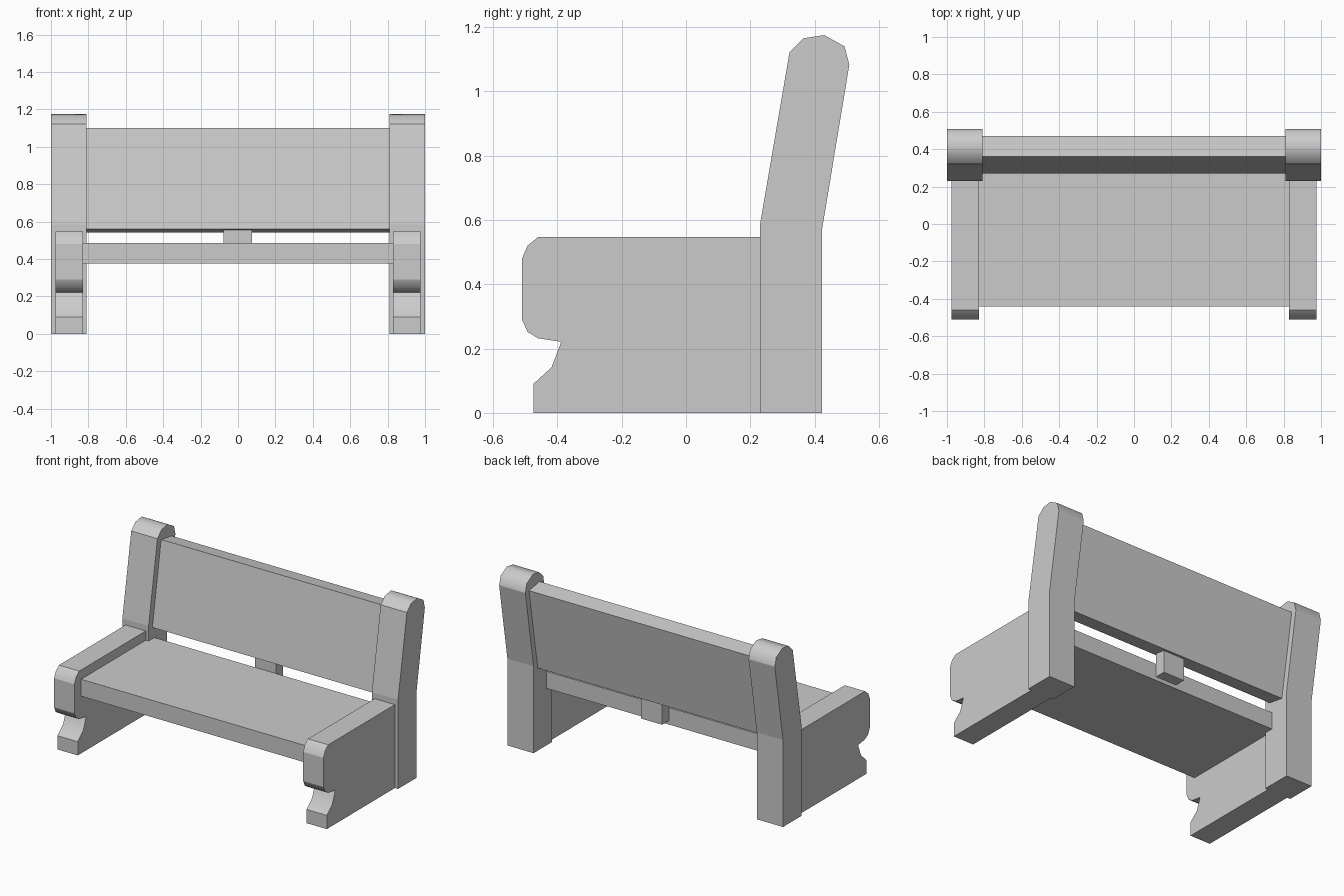
import bpy
import bmesh

if "Cube" in bpy.data.objects:
    bpy.data.objects.remove(bpy.data.objects["Cube"])


def extrude_profile(name, profile, x0, x1, smooth=()):
    """Extrude a (y, z) outline from x0 to x1; listed outline segments are smooth."""
    bm = bmesh.new()
    a = [bm.verts.new((x0, y, z)) for y, z in profile]
    b = [bm.verts.new((x1, y, z)) for y, z in profile]
    bm.faces.new(a)
    bm.faces.new(b[::-1])
    n = len(profile)
    for i in range(n):
        j = (i + 1) % n
        f = bm.faces.new((a[i], b[i], b[j], a[j]))
        f.smooth = i in smooth
    bmesh.ops.recalc_face_normals(bm, faces=bm.faces[:])
    for e in bm.edges:
        # end caps and borders of the curved stretches stay crisp
        e.smooth = all(f.smooth for f in e.link_faces)
    mesh = bpy.data.meshes.new(name)
    bm.to_mesh(mesh)
    bm.free()
    obj = bpy.data.objects.new(name, mesh)
    bpy.context.collection.objects.link(obj)
    return obj


def mirror_x(obj):
    obj.modifiers.new("mirror", 'MIRROR').use_axis[0] = True


def rect(y0, y1, z0, z1):
    return [(y0, z0), (y1, z0), (y1, z1), (y0, z1)]


# Leaning back posts with rounded tops
post = [(0.23, 0), (0.423, 0), (0.423, 0.57), (0.508, 1.083), (0.493, 1.14),
        (0.43, 1.175), (0.365, 1.165), (0.322, 1.122), (0.23, 0.585)]
mirror_x(extrude_profile("back_post", post, 0.81, 1.0, smooth=(3, 4, 5, 6)))

# Side panels with rounded front and notched foot
panel = [(-0.475, 0), (0.23, 0), (0.23, 0.547), (-0.46, 0.547), (-0.493, 0.52),
         (-0.51, 0.48), (-0.51, 0.29), (-0.493, 0.252), (-0.46, 0.232),
         (-0.388, 0.221), (-0.418, 0.142), (-0.475, 0.09)]
mirror_x(extrude_profile("side_panel", panel, 0.83, 0.977,
                         smooth=(3, 4, 6, 7, 9, 10)))

# Seat board
extrude_profile("seat", rect(-0.44, 0.29, 0.375, 0.486), -0.83, 0.83)

# Tilted backrest board
backrest = [(0.27, 0.56), (0.38, 0.542), (0.47, 1.084), (0.36, 1.102)]
extrude_profile("backrest", backrest, -0.81, 0.81)

# Centre support block between seat and backrest
extrude_profile("support_block", rect(0.29, 0.36, 0.40, 0.555), -0.078, 0.074)
